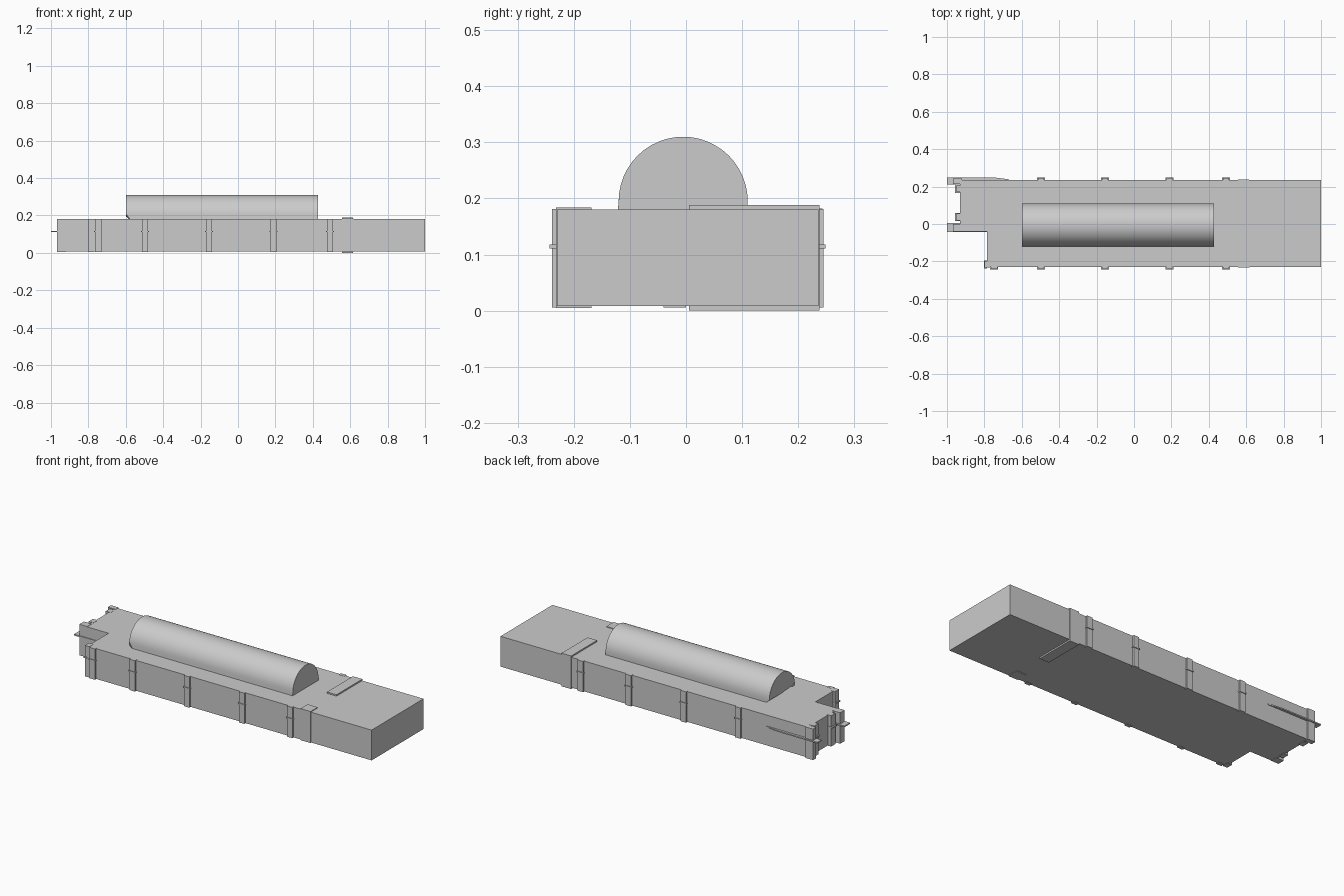
import bpy, bmesh, math

if "Cube" in bpy.data.objects:
    bpy.data.objects.remove(bpy.data.objects["Cube"])


def mesh_object(name, bm):
    bmesh.ops.recalc_face_normals(bm, faces=bm.faces)
    mesh = bpy.data.meshes.new(name)
    bm.to_mesh(mesh)
    bm.free()
    obj = bpy.data.objects.new(name, mesh)
    bpy.context.collection.objects.link(obj)
    return obj


def extrude(name, points, offset):
    """Closed profile pushed along an offset vector."""
    bm = bmesh.new()
    face = bm.faces.new([bm.verts.new(p) for p in points])
    new = bmesh.ops.extrude_face_region(bm, geom=[face])["geom"]
    if face.is_valid is False or len(bm.faces) < len(points) + 2:
        bm.faces.new([bm.verts[i] for i in range(len(points))])
    moved = [v for v in new if isinstance(v, bmesh.types.BMVert)]
    bmesh.ops.translate(bm, verts=moved, vec=offset)
    return mesh_object(name, bm)


def box(name, x0, x1, y0, y1, z0, z1):
    base = [(x0, y0, z0), (x1, y0, z0), (x1, y1, z0), (x0, y1, z0)]
    return extrude(name, base, (0, 0, z1 - z0))


Z0, Z1 = 0.008, 0.18
LEDGE = (0.111, 0.118)

# Long flat-roofed hall with a narrower end wing
outline = [(-0.93, -0.04), (-0.785, -0.04), (-0.785, -0.23), (1, -0.23),
           (1, 0.236), (-0.93, 0.236)]
extrude("main_hall", [(x, y, Z0) for x, y in outline], (0, 0, Z1 - Z0))

# Barrel vault roof
R, CY, CZ, N = 0.115, -0.005, 0.195, 24
arc = [(CY + R * math.cos(math.pi * i / N), CZ + R * math.sin(math.pi * i / N))
       for i in range(N + 1)]
arc = [(CY + R, 0.17)] + arc + [(CY - R - 0.002, 0.17)]
vault = extrude("barrel_vault", [(-0.6, y, z) for y, z in arc], (1.028, 0, 0))
for v in vault.data.vertices:          # low west edge is slightly undercut
    if v.co.x < 0 and v.co.z < 0.18:
        v.co.x += 0.03
bpy.context.view_layer.objects.active = vault
vault.select_set(True)
bpy.ops.object.shade_smooth_by_angle(angle=math.radians(30))

# Wall pilasters, each crossed by a thin ledge
for side, wall, xs in ((-1, -0.23, (-0.748, -0.497, -0.155, 0.19, 0.492)),
                       (1, 0.236, (-0.497, -0.155, 0.19, 0.492))):
    for x in xs:
        a, b = sorted((wall - side * 0.01, wall + side * 0.009))
        box("pilaster", x - 0.017, x + 0.017, a, b, 0.006, 0.181)
        a, b = sorted((wall, wall + side * 0.013))
        box("pilaster_ledge", x - 0.021, x + 0.021, a, b, *LEDGE)

# Corner pilaster where the wing steps in
box("step_pilaster", -0.798, -0.77, -0.233, -0.197, 0.006, 0.181)
box("step_ledge", -0.803, -0.785, -0.237, -0.195, *LEDGE)

# Wing end: deep corner piers and shallow inner piers
for y0, y1 in ((-0.04, 0.0), (0.215, 0.243)):
    box("corner_pier", -0.968, -0.92, y0, y1, 0.006, 0.182)
    box("corner_pier_ledge", -1.0, -0.92, y0 - 0.003, y1 + 0.006, *LEDGE)
for y0, y1 in ((0.018, 0.055), (0.17, 0.207)):
    box("inner_pier", -0.95, -0.92, y0, y1, 0.006, 0.181)
    box("inner_pier_ledge", -0.958, -0.92, y0 - 0.003, y1 + 0.003, *LEDGE)

# Rear side of the wing: thickened wall strip and long ledge
box("wing_rear_strip", -0.968, -0.93, 0.225, 0.243, 0.006, 0.182)
ledge = [(-1, 0.22), (-0.93, 0.22), (-0.67, 0.23), (-0.67, 0.239),
         (-0.75, 0.249), (-1, 0.249)]
extrude("wing_rear_ledge", [(x, y, LEDGE[0]) for x, y in ledge],
        (0, 0, LEDGE[1] - LEDGE[0]))
box("wing_front_ledge", -0.97, -0.785, -0.044, -0.035, *LEDGE)

# Cross bands over the roof and floor
box("rear_cross_band", 0.555, 0.615, 0.005, 0.238, 0.0, 0.188)
box("front_cross_band", 0.555, 0.618, -0.232, -0.168, 0.005, 0.184)
